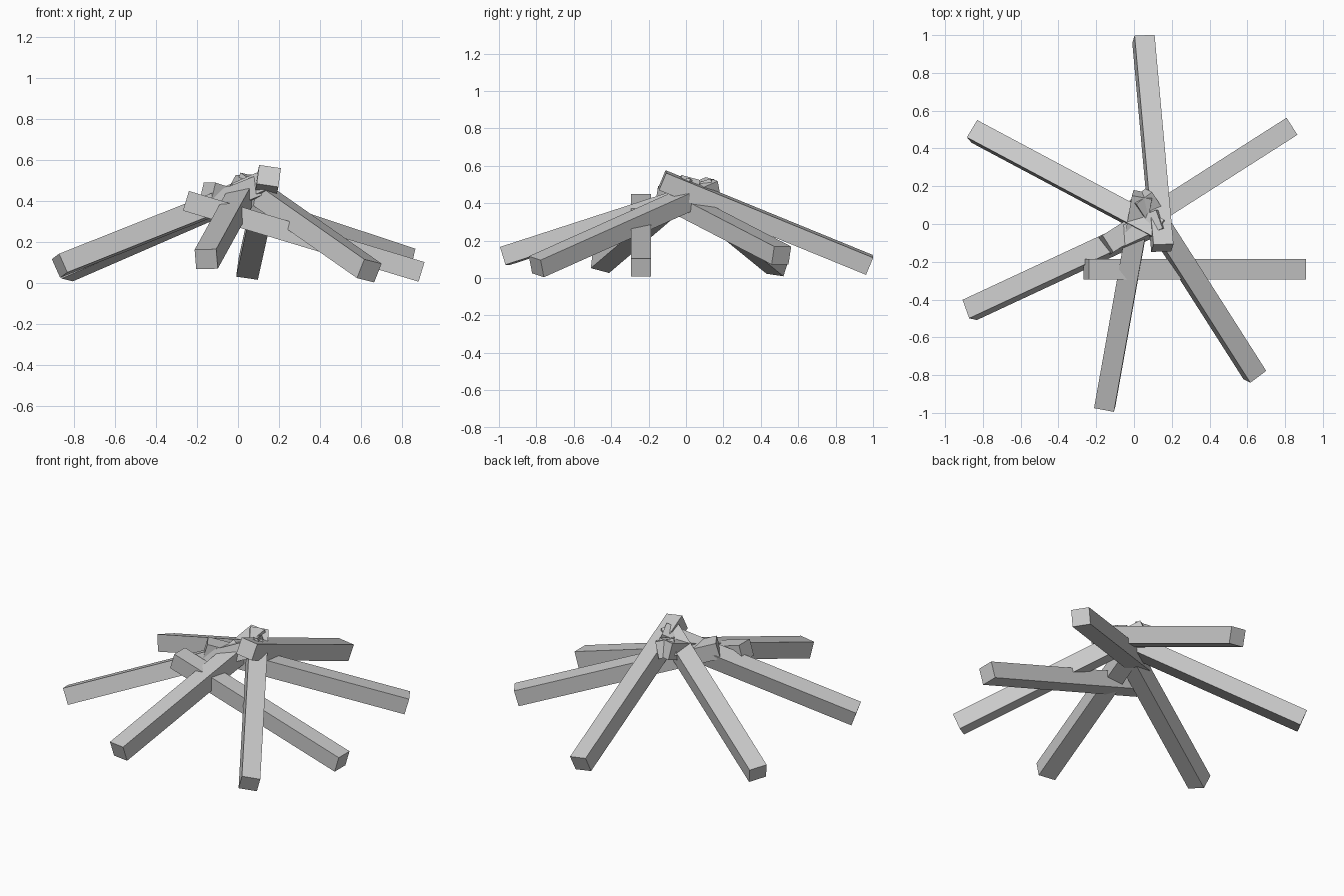
import bpy, bmesh
from math import radians
from mathutils import Vector, Matrix

if "Cube" in bpy.data.objects:
    bpy.data.objects.remove(bpy.data.objects["Cube"])

WIDTH, HEIGHT, LENGTH = 0.107, 0.1, 1.2


def log(name, low, high, roll=0):
    """Square log whose lower end is centred on low, leaning towards high."""
    low, high = Vector(low), Vector(high)
    d = (high - low).normalized()
    right = d.cross(Vector((0, 0, 1))).normalized()
    up = right.cross(d)
    rot = Matrix((right, d, up)).transposed().to_4x4()
    rot = Matrix.Rotation(radians(roll), 4, d) @ rot
    bm = bmesh.new()
    bmesh.ops.create_cube(bm, size=1)
    bmesh.ops.scale(bm, vec=(WIDTH, LENGTH, HEIGHT), verts=bm.verts)
    mesh = bpy.data.meshes.new(name)
    bm.to_mesh(mesh)
    bm.free()
    ob = bpy.data.objects.new(name, mesh)
    ob.matrix_world = Matrix.Translation(low + d * LENGTH / 2) @ rot
    bpy.context.collection.objects.link(ob)


# Seven logs leaning together in a campfire stack: lower end, upper end, roll
log("back_log", (0.05, 0.98, 0.07), (0.15, -0.125, 0.522), -9)
log("back_left_log", (-0.845, 0.49, 0.062), (0.14, -0.035, 0.49), -8)
log("back_right_log", (0.825, 0.51, 0.12), (-0.142, -0.107, 0.44))
log("front_left_log", (-0.87, -0.455, 0.085), (0.15, 0.02, 0.49), -15)
log("front_log", (-0.155, -0.97, 0.117), (0.045, 0.15, 0.48), -1.5)
log("front_right_log", (0.64, -0.8, 0.06), (0.04, 0.14, 0.48), 12)
log("right_log", (0.895, -0.24, 0.055), (-0.255, -0.24, 0.402))
